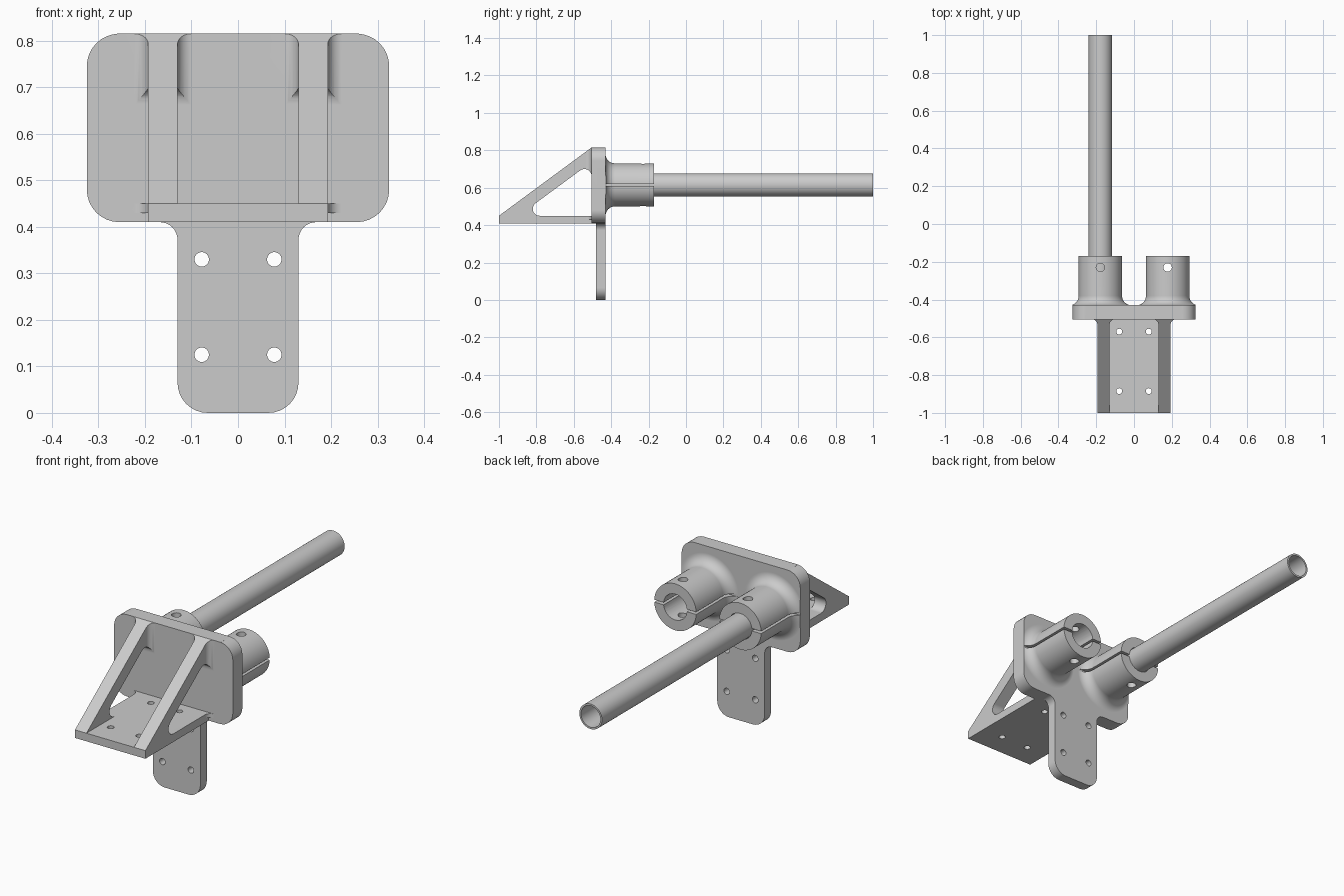
import bpy, bmesh
from math import pi, cos, sin, tan
from mathutils import Vector, Matrix

if "Cube" in bpy.data.objects:
    bpy.data.objects.remove(bpy.data.objects["Cube"], do_unlink=True)

grey = bpy.data.materials.new("plain grey")
grey.use_nodes = True
grey.diffuse_color = (0.6, 0.6, 0.6, 1)
grey.node_tree.nodes["Principled BSDF"].inputs["Base Color"].default_value = grey.diffuse_color

FACE, BACK, MOUTH = -0.505, -0.43, -0.17      # plate front, plate back, socket ends
SOCKET_X, AXIS_Z = 0.178, 0.615
PLATE_X, LOW, HIGH = 0.325, 0.41, 0.815


def make(name, bm):
    bmesh.ops.recalc_face_normals(bm, faces=bm.faces)
    mesh = bpy.data.meshes.new(name)
    bm.to_mesh(mesh)
    bm.free()
    mesh.materials.append(grey)
    ob = bpy.data.objects.new(name, mesh)
    bpy.context.collection.objects.link(ob)
    return ob


def rounded(points, steps=8):
    """Round the corners given as (u, v, radius)."""
    out = []
    for i, (u, v, r) in enumerate(points):
        p = Vector((u, v))
        if not r:
            out.append(p)
            continue
        a = (Vector(points[i - 1][:2]) - p).normalized()
        b = (Vector(points[(i + 1) % len(points)][:2]) - p).normalized()
        half = a.angle(b) / 2
        centre = p + (a + b).normalized() * r / sin(half)
        start = p + a * r / tan(half) - centre
        sweep = start.angle_signed(p + b * r / tan(half) - centre)
        for k in range(steps + 1):
            out.append(centre + Matrix.Rotation(-sweep * k / steps, 2) @ start)
    return out


def prism(name, points, axis, lo, hi):
    """Extrude a rounded outline along an axis."""
    place = {"x": lambda p: (lo, p.x, p.y),
             "y": lambda p: (p.x, lo, p.y),
             "z": lambda p: (p.x, p.y, lo)}[axis]
    bm = bmesh.new()
    face = bm.faces.new([bm.verts.new(place(p)) for p in rounded(points)])
    grown = bmesh.ops.extrude_face_region(bm, geom=[face])["geom"]
    shift = Vector([(hi - lo) * (axis == a) for a in "xyz"])
    bmesh.ops.translate(bm, vec=shift, verts=[g for g in grown if isinstance(g, bmesh.types.BMVert)])
    return make(name, bm)


def box(name, x0, x1, y0, y1, z0, z1):
    return prism(name, [(x0, z0, 0), (x1, z0, 0), (x1, z1, 0), (x0, z1, 0)], "y", y0, y1)


def lathe(name, profile, x):
    """Spin a closed (radius, y) profile about a lengthwise axis."""
    bm = bmesh.new()
    verts = [bm.verts.new((x + r, y, AXIS_Z)) for r, y in profile]
    edges = [bm.edges.new((verts[i - 1], verts[i])) for i in range(len(verts))]
    bmesh.ops.spin(bm, geom=verts + edges, cent=(x, 0, AXIS_Z), axis=(0, 1, 0),
                   angle=2 * pi, steps=64)
    bmesh.ops.remove_doubles(bm, verts=bm.verts, dist=1e-5)
    bmesh.ops.dissolve_degenerate(bm, edges=bm.edges, dist=1e-6)
    return make(name, bm)


def rod(name, centre, radius, length, axis):
    bm = bmesh.new()
    turn = Matrix.Rotation(pi / 2, 4, "X") if axis == "y" else Matrix()
    bmesh.ops.create_cone(bm, cap_ends=True, segments=40, radius1=radius, radius2=radius,
                          depth=length, matrix=Matrix.Translation(centre) @ turn)
    return make(name, bm)


def combine(target, tool, operation):
    mod = target.modifiers.new("combine", "BOOLEAN")
    mod.object, mod.operation, mod.solver = tool, operation, "EXACT"
    bpy.context.view_layer.objects.active = target
    bpy.ops.object.modifier_apply(modifier=mod.name)
    bpy.data.objects.remove(tool, do_unlink=True)


def finish(ob):
    bpy.ops.object.select_all(action="DESELECT")
    ob.select_set(True)
    bpy.context.view_layer.objects.active = ob
    bpy.ops.object.shade_smooth_by_angle(angle=pi / 6)
    ob.modifiers.new("flat faces", "WEIGHTED_NORMAL").keep_sharp = True


def mirrored(half):
    return half + [(-u, v, r) for u, v, r in reversed(half)]


# Upright plate with rounded corners
plate_outline = mirrored([(PLATE_X, LOW, 0.07), (PLATE_X, HIGH, 0.07)])
bracket = prism("mounting_bracket", plate_outline, "y", FACE, BACK)

# Hanging tab, filleted into the plate
tab = prism("tab", mirrored([(0.13, 0, 0.065), (0.13, LOW, 0.038), (0.2, LOW, 0), (0.2, 0.45, 0)]),
            "y", -0.48, BACK)
combine(bracket, tab, "UNION")

# Shelf
combine(bracket, box("shelf", -0.193, 0.193, -1, -0.48, LOW, 0.45), "UNION")

# Sloping ribs with a rounded triangular opening and fillets at the plate
for s in (1, -1):
    plan = [(0.13, -1, 0), (0.193, -1, 0), (0.193, FACE, 0.03), (0.26, FACE, 0),
            (0.26, -0.48, 0), (0.06, -0.48, 0), (0.06, FACE, 0), (0.13, FACE, 0.03)]
    rib = prism("rib", [(s * u, v, r) for u, v, r in plan], "z", 0.43, HIGH)
    side = [(-1, 0.43, 0), (-1, 0.45, 0), (FACE, HIGH, 0), (-0.47, HIGH, 0), (-0.47, 0.43, 0)]
    combine(rib, prism("slope", side, "x", -0.4, 0.4), "INTERSECT")
    opening = [(-0.895, 0.45, 0.037), (FACE, 0.737, 0.038), (FACE, 0.45, 0)]
    combine(rib, prism("opening", opening, "x", -0.4, 0.4), "DIFFERENCE")
    combine(bracket, rib, "UNION")

# Split clamp sockets with flared bases
flare = [(0.165 - 0.05 * sin(a), BACK + 0.05 - 0.05 * cos(a))
         for a in [pi / 2 * k / 8 for k in range(9)]]
for s in (1, -1):
    x = s * SOCKET_X
    socket = lathe("socket", [(0, -0.46), (0.165, -0.46)] + flare + [(0.115, MOUTH), (0, MOUTH)], x)
    combine(socket, prism("trim", plate_outline, "y", -0.6, 0), "INTERSECT")
    combine(bracket, socket, "UNION")
    combine(bracket, rod("bore", (x, BACK + 0.2, AXIS_Z), 0.064, 0.4, "y"), "DIFFERENCE")
    combine(bracket, box("slit", x - 0.17, x + 0.17, BACK, 0, AXIS_Z - 0.006, AXIS_Z + 0.006),
            "DIFFERENCE")
    combine(bracket, rod("screw_hole", (x, -0.23, AXIS_Z), 0.022, 0.4, "z"), "DIFFERENCE")

# Bolt holes in the tab and the shelf
for x in (-0.078, 0.078):
    for z in (0.125, 0.33):
        combine(bracket, rod("tab_hole", (x, -0.45, z), 0.0155, 0.2, "y"), "DIFFERENCE")
    for y in (-0.885, -0.57):
        combine(bracket, rod("shelf_hole", (x, y, 0.43), 0.0155, 0.1, "z"), "DIFFERENCE")
finish(bracket)

# Long hollow tube held in the right socket
tube = lathe("tube", [(0.062, -0.425), (0.062, 1), (0.053, 1), (0.053, -0.425)], -SOCKET_X)
finish(tube)
